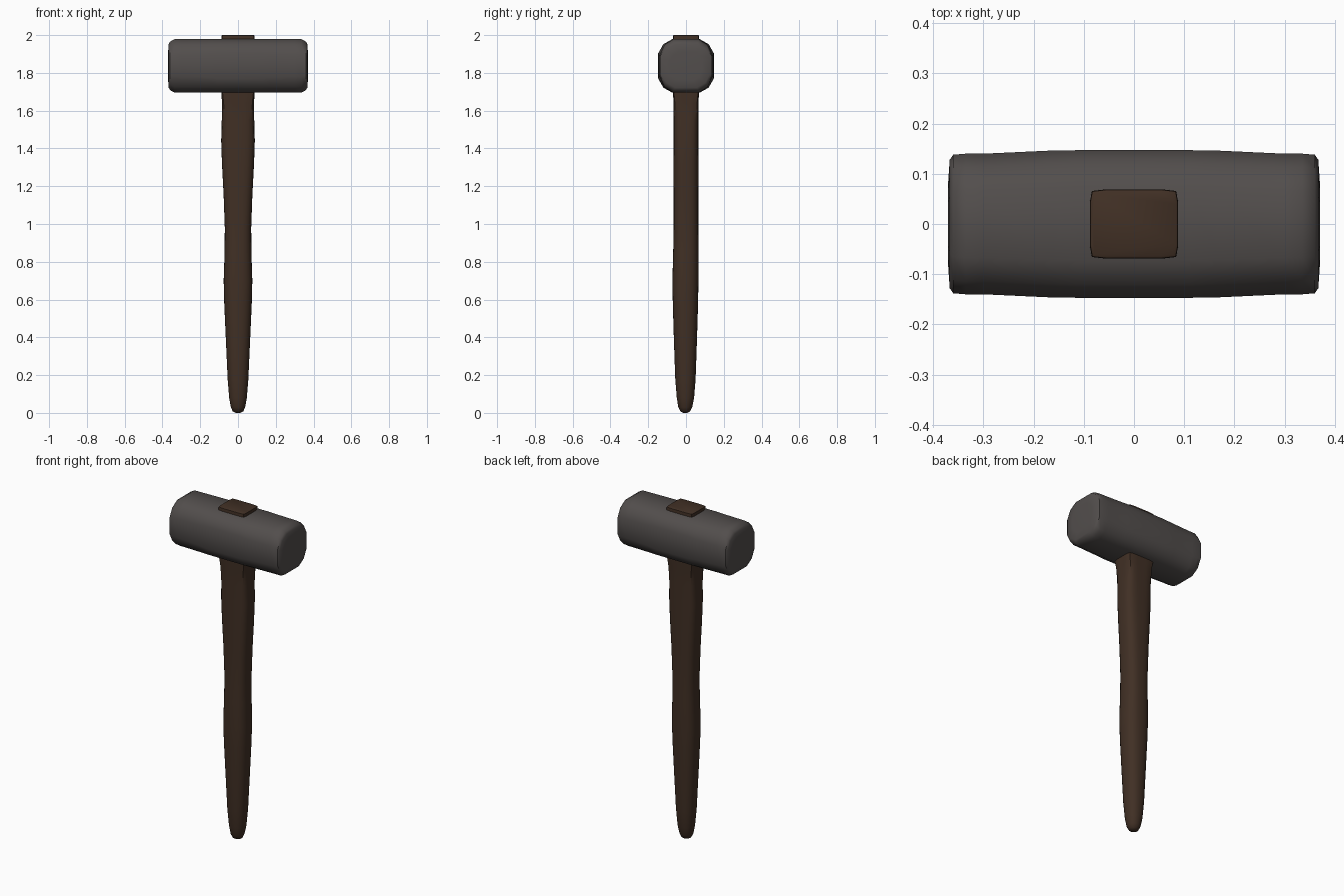
import bpy, bmesh, math

if "Cube" in bpy.data.objects:
    bpy.data.objects.remove(bpy.data.objects["Cube"])


def material(name, rgb):
    m = bpy.data.materials.new(name)
    m.diffuse_color = (*rgb, 1)
    m.use_nodes = True
    m.node_tree.nodes["Principled BSDF"].inputs["Base Color"].default_value = m.diffuse_color
    return m


def superellipse(a, b, power, n):
    """Closed outline with half sizes a, b; a higher power is squarer."""
    pts = []
    for i in range(n):
        t = 2 * math.pi * (i + 0.5) / n
        c, s = math.cos(t), math.sin(t)
        r = (abs(c) ** power + abs(s) ** power) ** (-1 / power)
        pts.append((a * r * c, b * r * s))
    return pts


def rounded_octagon(a, b, ca, cb):
    """Octagon outline whose corner cuts bulge out a little."""
    pts = []
    for sx, sy, rev in ((1, 1, 0), (-1, 1, 1), (-1, -1, 0), (1, -1, 1)):
        arc = [(sx * a, sy * (b - cb)),
               (sx * (a - ca * 0.36), sy * (b - cb * 0.36)),
               (sx * (a - ca), sy * b)]
        pts += arc[::-1] if rev else arc
    return pts


def loft(name, rings, mat, angle):
    bm = bmesh.new()
    loops = [[bm.verts.new(p) for p in ring] for ring in rings]
    n = len(loops[0])
    for lo, hi in zip(loops, loops[1:]):
        for i in range(n):
            j = (i + 1) % n
            bm.faces.new((lo[i], lo[j], hi[j], hi[i]))
    bm.faces.new(loops[0][::-1])
    bm.faces.new(loops[-1])
    bmesh.ops.recalc_face_normals(bm, faces=bm.faces)
    me = bpy.data.meshes.new(name)
    bm.to_mesh(me)
    bm.free()
    me.materials.append(mat)
    ob = bpy.data.objects.new(name, me)
    bpy.context.collection.objects.link(ob)
    bpy.ops.object.select_all(action='DESELECT')
    ob.select_set(True)
    bpy.context.view_layer.objects.active = ob
    bpy.ops.object.shade_smooth_by_angle(angle=math.radians(angle))
    return ob


steel = material("dark_steel", (0.085, 0.076, 0.073))
wood = material("dark_wood", (0.052, 0.029, 0.018))

# Head: octagonal bar lofted along x, fuller in the middle, softened ends
half = [(0, 0.147, 0.142, 0.075, 0.075), (0.11, 0.147, 0.142, 0.075, 0.075),
        (0.17, 0.146, 0.142, 0.075, 0.082), (0.30, 0.14, 0.142, 0.073, 0.085),
        (0.335, 0.14, 0.142, 0.073, 0.085), (0.36, 0.138, 0.128, 0.073, 0.08),
        (0.367, 0.128, 0.115, 0.07, 0.075), (0.37, 0.085, 0.075, 0.045, 0.05)]
stations = [(-s[0], *s[1:]) for s in half[:0:-1]] + half
loft("hammer_head",
     [[(x, y, 1.837 + z) for y, z in rounded_octagon(a, b, ca, cb)]
      for x, a, b, ca, cb in stations], steel, 40)

# Handle: z, half width x, half width y, y shift, squareness
profile = [(0.0, 0.012, 0.012, -0.004, 2), (0.008, 0.028, 0.026, -0.004, 2),
           (0.03, 0.038, 0.037, -0.004, 2.1), (0.08, 0.047, 0.046, -0.003, 2.2),
           (0.18, 0.055, 0.054, -0.003, 2.3), (0.38, 0.064, 0.061, -0.003, 2.4),
           (0.58, 0.073, 0.067, -0.003, 2.5), (0.70, 0.076, 0.069, -0.003, 2.6),
           (0.85, 0.071, 0.067, -0.001, 2.7), (0.98, 0.070, 0.065, 0, 2.8),
           (1.15, 0.076, 0.065, 0, 3), (1.32, 0.085, 0.066, 0, 3.2),
           (1.44, 0.089, 0.066, 0, 3.5), (1.55, 0.086, 0.066, 0, 4),
           (1.64, 0.085, 0.066, 0, 6), (1.70, 0.088, 0.069, 0, 10),
           (1.99, 0.088, 0.069, 0, 14), (1.997, 0.087, 0.068, 0, 14),
           (2.0, 0.083, 0.064, 0, 14)]
loft("handle",
     [[(x, y + dy, z) for x, y in superellipse(a, b, p, 28)]
      for z, a, b, dy, p in profile], wood, 40)
